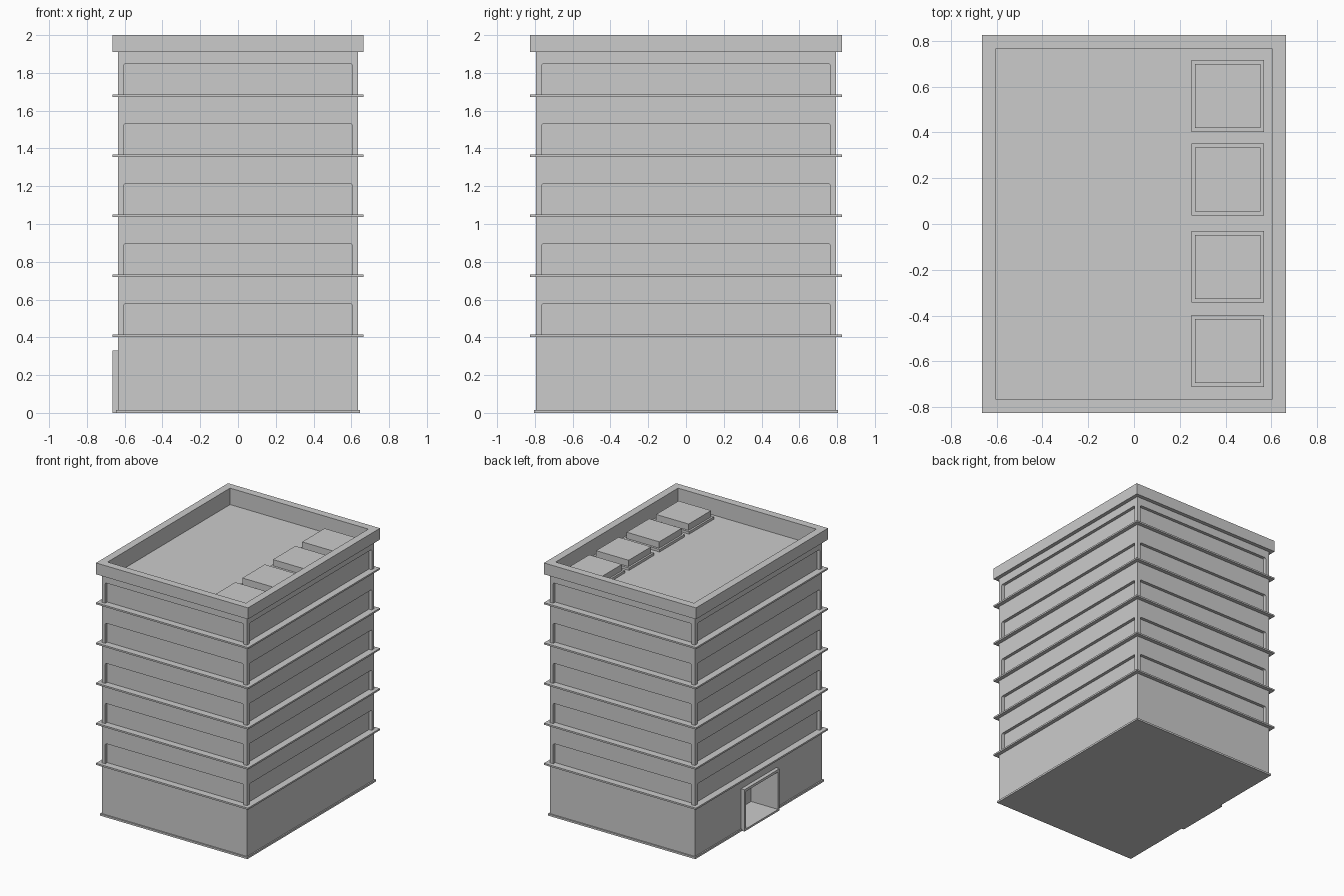
import bpy, bmesh
from mathutils import Vector

if "Cube" in bpy.data.objects:
    bpy.data.objects.remove(bpy.data.objects["Cube"])


def add_box(bm, x0, x1, y0, y1, z0, z1):
    verts = bmesh.ops.create_cube(bm, size=1)["verts"]
    for v in verts:
        v.co = Vector((x1 if v.co.x > 0 else x0,
                       y1 if v.co.y > 0 else y0,
                       z1 if v.co.z > 0 else z0))
    return verts


def finish(bm, name):
    mesh = bpy.data.meshes.new(name)
    bm.to_mesh(mesh)
    bm.free()
    obj = bpy.data.objects.new(name, mesh)
    bpy.context.collection.objects.link(obj)
    return obj


def boxes(name, *dims):
    bm = bmesh.new()
    for d in dims:
        add_box(bm, *d)
    return finish(bm, name)


def cut(target, cutter):
    mod = target.modifiers.new("cut", "BOOLEAN")
    mod.operation = "DIFFERENCE"
    mod.solver = "EXACT"
    mod.object = cutter
    bpy.context.view_layer.objects.active = target
    bpy.ops.object.modifier_apply(modifier=mod.name)
    bpy.data.objects.remove(cutter)


HX, HY = 0.635, 0.795        # body half sizes
EX, EY = 0.665, 0.825        # ledge and parapet half sizes
IX, IY = 0.605, 0.765        # window and roof opening half sizes
DEPTH = 0.025                # window recess
ROOF = 1.87
levels = [0.41 + 0.3175 * i for i in range(5)]

# Main body
body = boxes("building_body", (-HX, HX, -HY, HY, 0, 1.93))

# Window bands: recesses with slightly rounded upper corners
bm = bmesh.new()
for z in levels:
    for s in (-1, 1):
        for axis in (0, 1):
            if axis == 0:
                a, b = sorted((s * (HX - DEPTH), s * (HX + 0.1)))
                vs = add_box(bm, a, b, -IY, IY, z, z + 0.167)
            else:
                a, b = sorted((s * (HY - DEPTH), s * (HY + 0.1)))
                vs = add_box(bm, -IX, IX, a, b, z, z + 0.167)
            edges = {e for v in vs for e in v.link_edges
                     if min(w.co.z for w in e.verts) > z + 0.1
                     and abs(e.verts[0].co[axis] - e.verts[1].co[axis]) > 0.05}
            bmesh.ops.bevel(bm, geom=list(edges), offset=0.01,
                            segments=3, profile=0.5, affect="EDGES")
cut(body, finish(bm, "window_cutter"))

# Sunken roof and entrance recess
cut(body, boxes("roof_cutter", (-IX, IX, -IY, IY, ROOF, 2.1)))
cut(body, boxes("door_cutter", (-0.8, -0.43, -0.2, 0.2, 0.015, 0.31)))

# Plinth at ground level
boxes("plinth", (-0.645, 0.645, -0.805, 0.805, 0, 0.015))

# Projecting floor ledges, as rings around the body
for i, z in enumerate(levels):
    a, b = z - 0.007, z + 0.006
    ix, iy = HX - 0.03, HY - 0.03
    boxes(f"floor_ledge_{i + 1}",
          (-EX, EX, -EY, -iy, a, b), (-EX, EX, iy, EY, a, b),
          (-EX, -ix, -iy, iy, a, b), (ix, EX, -iy, iy, a, b))

# Parapet around the roof
parapet = boxes("parapet", (-EX, EX, -EY, EY, 1.91, 2.0))
cut(parapet, boxes("parapet_cutter", (-IX, IX, -IY, IY, 1.8, 2.1)))

# Entrance frame on the left side
boxes("entrance_frame",
      (-EX, -HX, -0.22, -0.2, 0, 0.33),
      (-EX, -HX, 0.2, 0.22, 0, 0.33),
      (-EX, -HX, -0.2, 0.2, 0.31, 0.33),
      (-EX, -HX, -0.2, 0.2, 0, 0.015))

# Row of rooftop units, each a box on a wider base
for i, y in enumerate((-0.555, -0.187, 0.195, 0.56)):
    boxes(f"roof_unit_{i + 1}",
          (0.252, 0.568, y - 0.157, y + 0.157, ROOF, 1.89),
          (0.267, 0.552, y - 0.14, y + 0.14, 1.89, 1.94))
